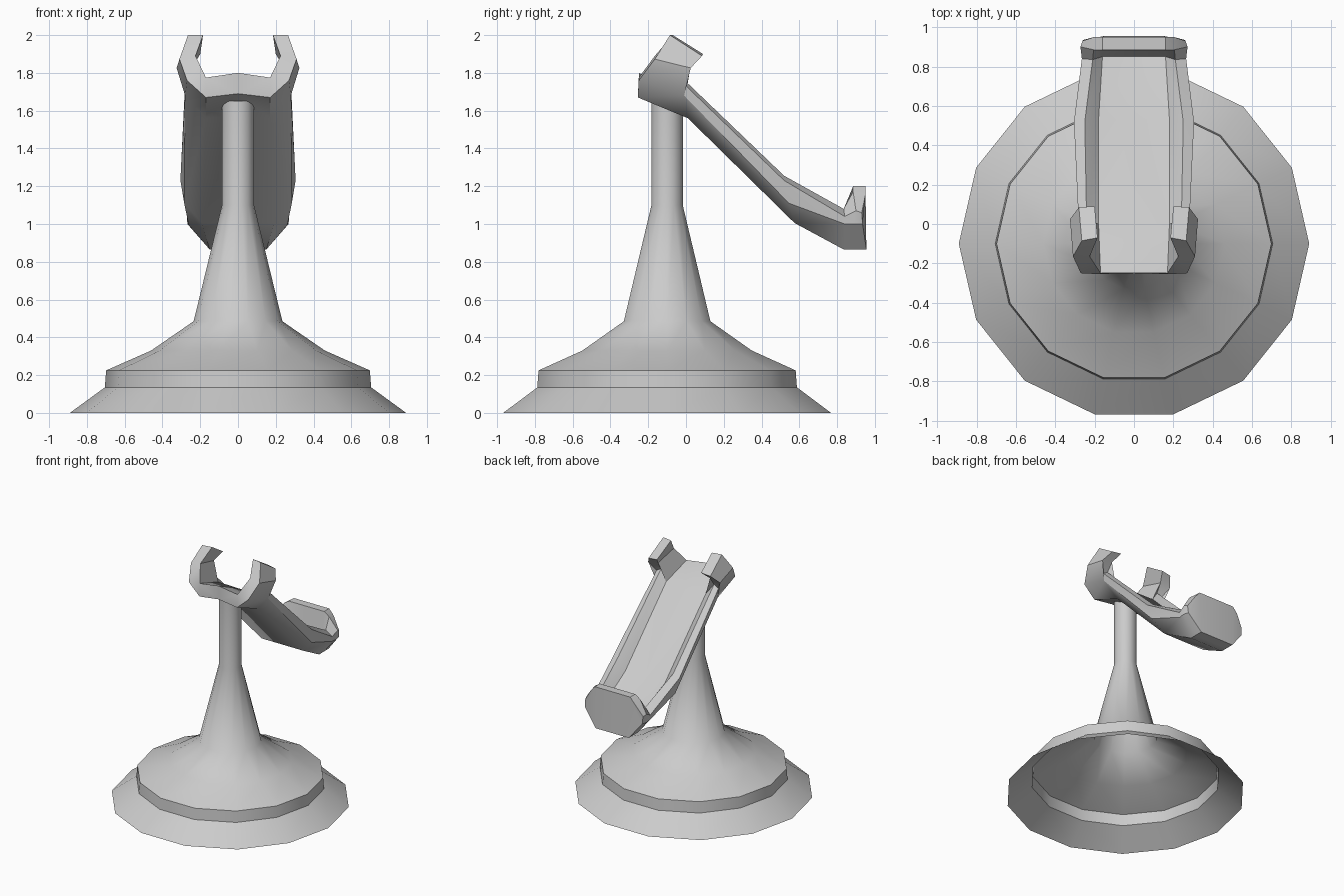
import bpy, bmesh, math
from mathutils import Vector

cube = bpy.data.objects.get("Cube")
if cube:
    bpy.data.objects.remove(cube, do_unlink=True)

GREY = (0.6, 0.6, 0.6, 1)
grey = bpy.data.materials.new("light grey")
grey.use_nodes = True
grey.diffuse_color = GREY
grey.node_tree.nodes["Principled BSDF"].inputs["Base Color"].default_value = GREY


def finish(bm, name):
    mesh = bpy.data.meshes.new(name)
    bm.to_mesh(mesh)
    bm.free()
    mesh.materials.append(grey)
    obj = bpy.data.objects.new(name, mesh)
    bpy.context.collection.objects.link(obj)
    return obj


# Hollow flared foot and pole, one turned shell with 14 sides
SIDES = 14
CENTRE_Y = -0.1
profile = [(0.89, 0), (0.705, 0.135), (0.698, 0.225), (0.46, 0.33),
           (0.235, 0.485), (0.085, 1.1), (0.085, 1.65)]
bm = bmesh.new()
rings = []
for r, z in profile:
    rings.append([bm.verts.new((r * math.cos(a), CENTRE_Y + r * math.sin(a), z))
                  for a in (math.tau * i / SIDES for i in range(SIDES))])
for low, high in zip(rings, rings[1:]):
    for i in range(SIDES):
        j = (i + 1) % SIDES
        bm.faces.new((low[i], low[j], high[j], high[i])).smooth = True
bm.faces.new(rings[-1])
# Crisp edges only on the collar and the pole's hidden end
for ring in (rings[1], rings[2], rings[-1]):
    for i in range(SIDES):
        bm.edges.get((ring[i], ring[(i + 1) % SIDES])).smooth = False
finish(bm, "stand")

# Cradle: half sections from front to back, each listed as
# bottom centre, bottom corner, side, outer rim, inner rim, floor corner, floor centre
sections = [
    [(0, -.25, 1.69), (.17, -.255, 1.67), (.27, -.25, 1.76), (.31, -.165, 1.873),
     (.225, -.165, 1.89), (.17, -.25, 1.775), (0, -.25, 1.80)],
    [(0, .01, 1.57), (.17, .01, 1.56), (.28, -.01, 1.68), (.325, .025, 1.826),
     (.235, .025, 1.84), (.18, 0, 1.69), (0, .01, 1.68)],
    [(0, .01, 1.57), (.17, .01, 1.56), (.28, -.01, 1.68), (.28, -.02, 1.75),
     (.24, -.02, 1.773), (.18, 0, 1.69), (0, .01, 1.68)],
    [(0, .575, 1.005), (.19, .575, 1.005), (.285, .545, 1.11), (.305, .52, 1.23),
     (.25, .52, 1.255), (.18, .53, 1.16), (0, .53, 1.15)],
    [(0, .835, .865), (.15, .835, .865), (.262, .84, 1.0), (.265, .84, 1.04),
     (.21, .835, 1.08), (.16, .85, 1.0), (0, .85, .98)],
    [(0, .89, .865), (.15, .89, .865), (.268, .89, 1.0), (.272, .9, 1.07),
     (.205, .885, 1.17), (.16, .885, 1.2), (0, .885, 1.2)],
    [(0, .955, .865), (.15, .955, .865), (.258, .935, 1.0), (.262, .93, 1.06),
     (.2, .95, 1.155), (.16, .95, 1.2), (0, .95, 1.2)],
]
bm = bmesh.new()
rows = [[bm.verts.new(p) for p in section] for section in sections]
for n, (a, b) in enumerate(zip(rows, rows[1:])):
    for k in range(len(a) - 1):
        # The hook stands on the first rim strip, so leave that open
        if not (n == 0 and k == 3):
            bm.faces.new((a[k], a[k + 1], b[k + 1], b[k]))
for row in (rows[0], rows[-1]):
    for cap in ((0, 1, 5, 6), (1, 2, 5), (2, 3, 4, 5)):
        bm.faces.new([row[k] for k in cap])

# Inward-leaning hook tip on the front rim
foot = [rows[0][3], rows[0][4], rows[1][4], rows[1][3]]
tip = [bm.verts.new(p) for p in ((.265, -.085, 2.0), (.185, -.07, 2.0),
                                 (.2, .09, 1.90), (.28, .085, 1.89))]
for i in range(4):
    j = (i + 1) % 4
    bm.faces.new((foot[i], foot[j], tip[j], tip[i]))
bm.faces.new(tip)

# Mirror to the other side and tidy
bmesh.ops.mirror(bm, geom=bm.verts[:] + bm.edges[:] + bm.faces[:],
                 axis='X', merge_dist=0.001)
bmesh.ops.remove_doubles(bm, verts=bm.verts[:], dist=0.0005)
bmesh.ops.recalc_face_normals(bm, faces=bm.faces[:])
cradle = finish(bm, "cradle")
bpy.ops.object.select_all(action='DESELECT')
cradle.select_set(True)
bpy.context.view_layer.objects.active = cradle
bpy.ops.object.shade_smooth_by_angle(angle=math.radians(35))
